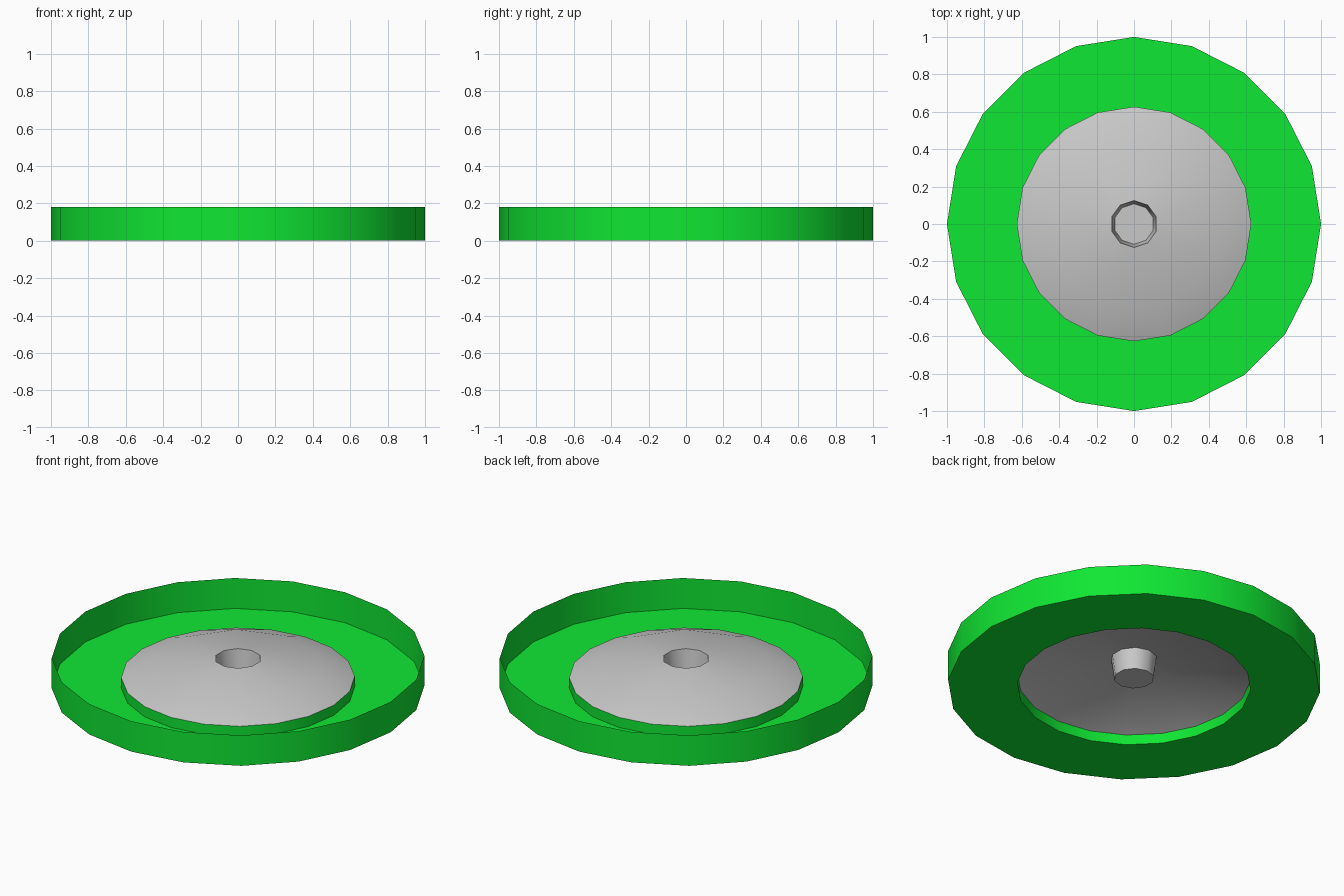
import bpy, bmesh, math

if "Cube" in bpy.data.objects:
    bpy.data.objects.remove(bpy.data.objects["Cube"])


def material(name, rgb):
    m = bpy.data.materials.new(name)
    m.diffuse_color = (*rgb, 1)
    m.use_nodes = True
    m.node_tree.nodes["Principled BSDF"].inputs["Base Color"].default_value = m.diffuse_color
    return m


green = material("bright green", (0.005, 0.80, 0.033))
grey = material("light grey", (0.58, 0.58, 0.58))


def ring(bm, r, z, n):
    """Ring of n vertices, the first one on +y."""
    return [bm.verts.new((r * math.cos(math.pi / 2 + 2 * math.pi * i / n),
                          r * math.sin(math.pi / 2 + 2 * math.pi * i / n), z))
            for i in range(n)]


def bridge(bm, a, b):
    """Join outer/lower ring a to ring b; a may have twice as many vertices."""
    n, m = len(a), len(b)
    for i in range(m):
        j = (i + 1) % m
        if n == m:
            bm.faces.new((a[i], a[j], b[j], b[i]))
        else:
            p, q, r = a[2 * i], a[2 * i + 1], a[(2 * i + 2) % n]
            bm.faces.new((p, q, b[i]))
            bm.faces.new((q, b[j], b[i]))
            bm.faces.new((q, r, b[j]))


def build(name, profile, mat, cap=False):
    bm = bmesh.new()
    rings = [ring(bm, *p) for p in profile]
    for a, b in zip(rings, rings[1:]):
        bridge(bm, a, b)
    if cap:
        bm.faces.new(rings[-1])
    me = bpy.data.meshes.new(name)
    bm.to_mesh(me)
    bm.free()
    me.materials.append(mat)
    ob = bpy.data.objects.new(name, me)
    bpy.context.collection.objects.link(ob)
    bpy.ops.object.select_all(action='DESELECT')
    ob.select_set(True)
    bpy.context.view_layer.objects.active = ob
    bpy.ops.object.shade_smooth_by_angle(angle=math.radians(40))
    return ob


# thin outer wall
build("outer_wall", [(1.0, 0.0, 20), (1.0, 0.18, 20)], green)

# flat floor and the low inner wall that carries the disc
build("tray_floor", [(1.0, 0.0, 20), (0.627, 0.0, 20), (0.627, 0.06, 20)], green)

# shallow faceted dome with a tapered, closed cup sunk in the middle
build("domed_disc", [(0.627, 0.06, 20), (0.465, 0.125, 10), (0.125, 0.17, 10),
                     (0.108, 0.05, 10)], grey, cap=True)
